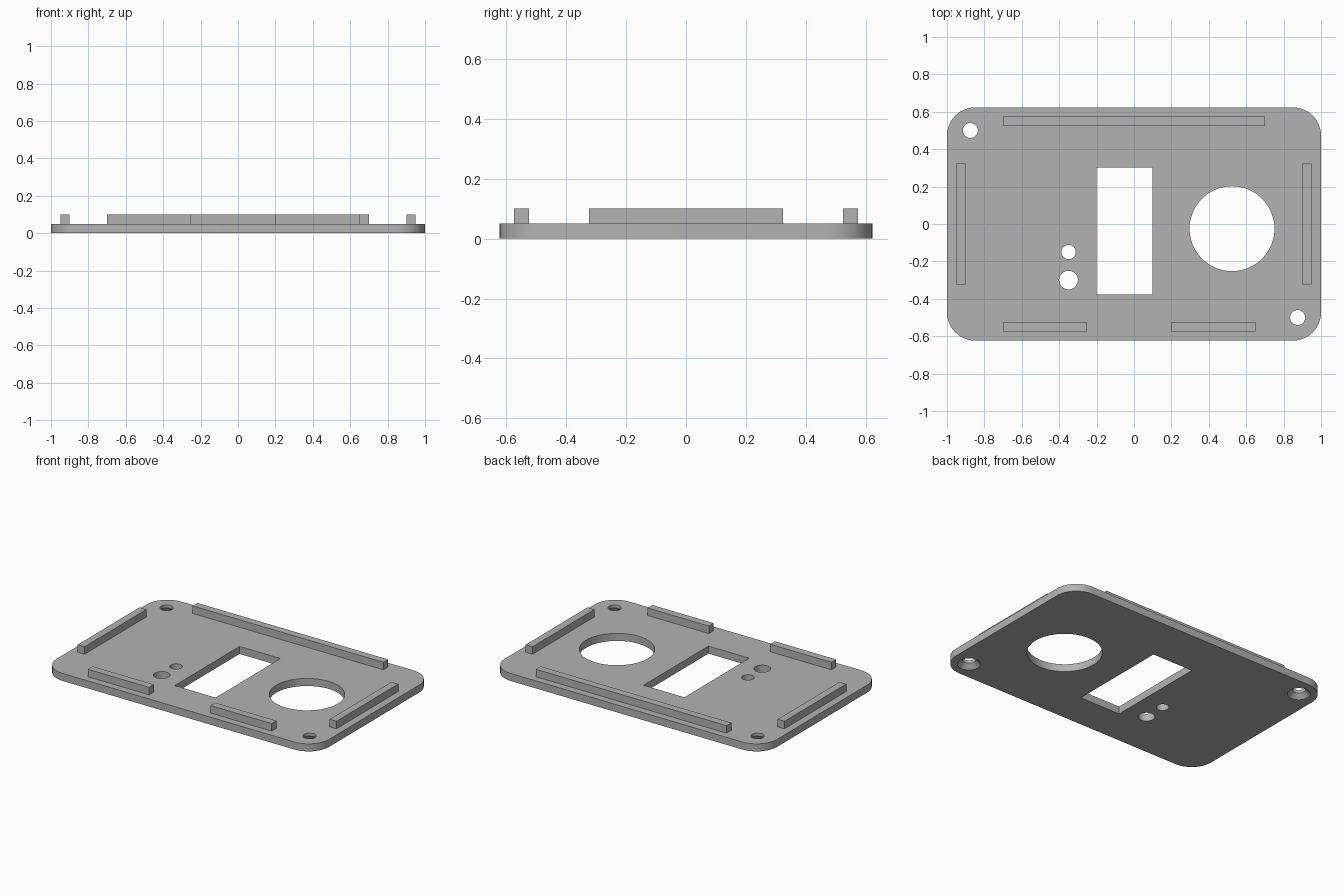
import bpy, bmesh, math

if "Cube" in bpy.data.objects:
    bpy.data.objects.remove(bpy.data.objects["Cube"], do_unlink=True)

GREY = (0.45, 0.45, 0.45, 1)
grey = bpy.data.materials.new("plain grey")
grey.use_nodes = True
grey.diffuse_color = GREY
grey.node_tree.nodes["Principled BSDF"].inputs["Base Color"].default_value = GREY

THICK, HALF_Y, CORNER = 0.05, 0.623, 0.15


def prism(name, rings):
    """Solid lofted through rings, each a pair of (outline, height)."""
    bm = bmesh.new()
    loops = [[bm.verts.new((x, y, z)) for x, y in outline] for outline, z in rings]
    bm.faces.new(loops[0][::-1])
    bm.faces.new(loops[-1])
    for low, high in zip(loops, loops[1:]):
        for i in range(len(low)):
            j = (i + 1) % len(low)
            bm.faces.new((low[i], low[j], high[j], high[i]))
    mesh = bpy.data.meshes.new(name)
    bm.to_mesh(mesh)
    bm.free()
    mesh.materials.append(grey)
    ob = bpy.data.objects.new(name, mesh)
    bpy.context.collection.objects.link(ob)
    return ob


def circle(x, y, r, n=64):
    return [(x + r * math.cos(math.tau * i / n), y + r * math.sin(math.tau * i / n))
            for i in range(n)]


def rect(x0, x1, y0, y1):
    return [(x0, y0), (x1, y0), (x1, y1), (x0, y1)]


def rounded_rect(hx, hy, r, n=12):
    points = []
    for k, (sx, sy) in enumerate([(1, 1), (-1, 1), (-1, -1), (1, -1)]):
        for i in range(n + 1):
            a = (k + i / n) * math.pi / 2
            points.append((sx * (hx - r) + r * math.cos(a), sy * (hy - r) + r * math.sin(a)))
    return points


# Base plate with rounded corners
outline = rounded_rect(1, HALF_Y, CORNER)
plate = prism("panel_plate", [(outline, 0), (outline, THICK)])

# Cutters: window, dial opening, two small holes
through = [rect(-0.2, 0.1, -0.378, 0.302), circle(0.524, -0.025, 0.227),
           circle(-0.35, -0.15, 0.038), circle(-0.35, -0.3, 0.05)]
cutters = [prism("cutter", [(o, -0.1), (o, 0.2)]) for o in through]

# Cutters: corner screw holes, countersunk from below
for s in (-1, 1):
    x, y = 0.875 * s, -0.5 * s
    wide, narrow = circle(x, y, 0.07), circle(x, y, 0.04)
    cutters.append(prism("cutter", [(circle(x, y, 0.08), -0.01), (wide, 0),
                                    (narrow, 0.03), (narrow, 0.2)]))

bpy.context.view_layer.objects.active = plate
for cutter in cutters:
    cutter.hide_render = True
    mod = plate.modifiers.new("hole", "BOOLEAN")
    mod.operation, mod.solver, mod.object = "DIFFERENCE", "EXACT", cutter
    bpy.ops.object.modifier_apply(modifier=mod.name)
    bpy.data.objects.remove(cutter, do_unlink=True)

bpy.ops.object.select_all(action="DESELECT")
plate.select_set(True)
bpy.ops.object.shade_smooth_by_angle(angle=math.radians(25))

# Locating ribs standing on the plate
ribs = {
    "back_rib": (-0.7, 0.7, 0.525, 0.575),
    "front_right_rib": (-0.7, -0.25, -0.575, -0.525),
    "front_left_rib": (0.2, 0.65, -0.575, -0.525),
    "right_rib": (-0.95, -0.9, -0.324, 0.324),
    "left_rib": (0.9, 0.95, -0.324, 0.324),
}
for name, bounds in ribs.items():
    prism(name, [(rect(*bounds), THICK), (rect(*bounds), 2 * THICK)])
